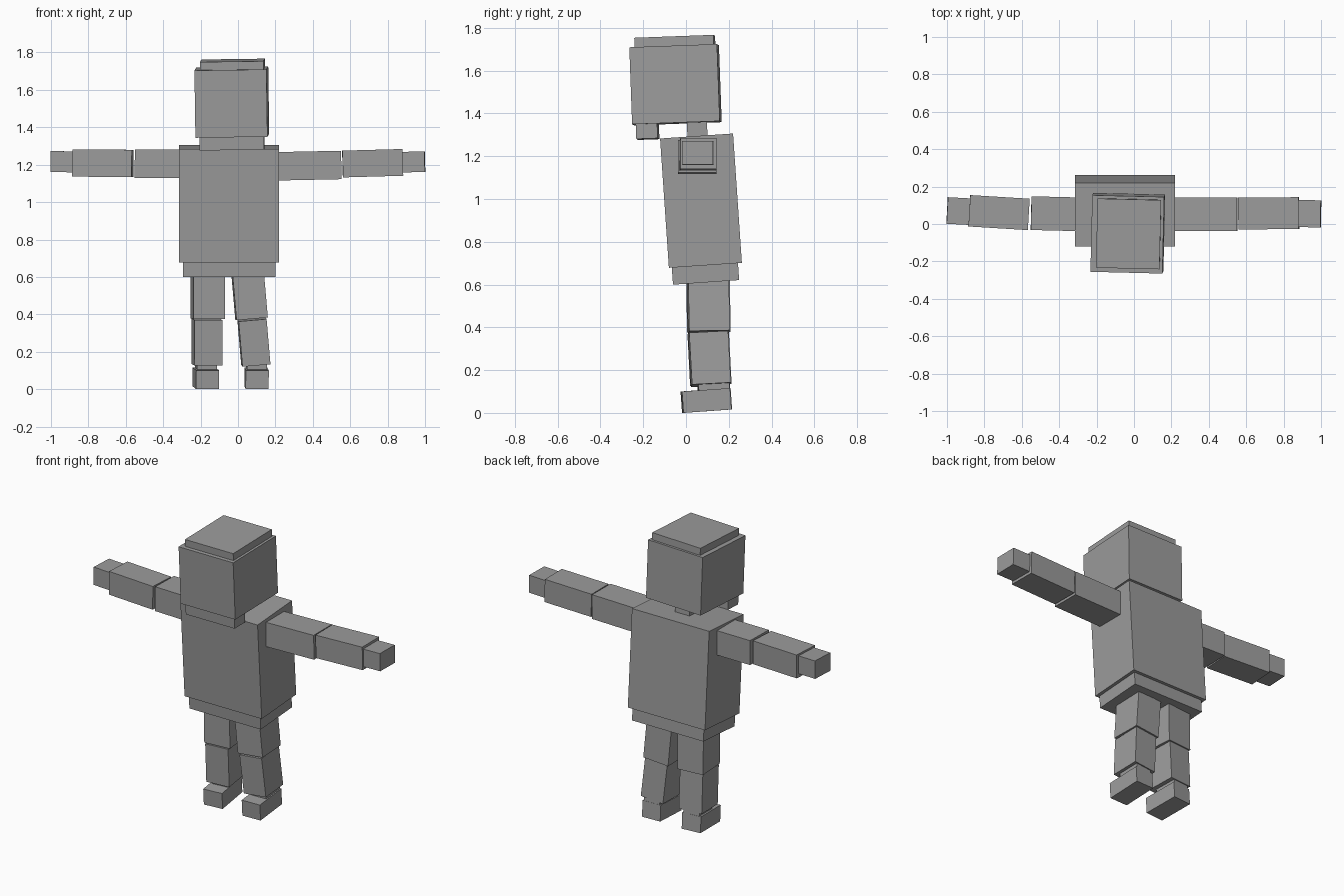
import bpy
from math import radians

grey = bpy.data.materials.new("plain grey")
grey.diffuse_color = (0.33, 0.33, 0.33, 1)


def block(name, centre, size, tilt=(0, 0, 0)):
    """Box with full dimensions and a tilt in degrees."""
    bpy.ops.mesh.primitive_cube_add(size=1, location=centre,
                                    rotation=[radians(a) for a in tilt])
    ob = bpy.context.object
    ob.name = name
    ob.scale = size
    ob.data.materials.append(grey)
    return ob


# Trunk, leaning slightly forward
block("torso", (-0.047, 0.070, 0.992), (0.535, 0.342, 0.606), (3.9, 0, 0))
block("pelvis", (-0.047, 0.090, 0.665), (0.495, 0.31, 0.11), (4.0, 0, 0))

# Neck and head
block("neck", (-0.045, 0.052, 1.33), (0.10, 0.094, 0.12), (3, 0, 0))
block("jaw", (-0.032, -0.180, 1.325), (0.345, 0.10, 0.09), (2.1, -0.8, -1.4))
block("head", (-0.033, -0.049, 1.534), (0.385, 0.41, 0.36), (2.1, -0.8, -1.4))
block("head_cap", (-0.029, -0.052, 1.728), (0.34, 0.37, 0.06), (2.1, -0.8, -1.4))

# Arms stretched sideways, one side turned a little more than the other
block("upper_arm_right", (-0.425, 0.055, 1.205), (0.25, 0.18, 0.153), (0, 0.4, -1.4))
block("forearm_right", (-0.722, 0.061, 1.208), (0.318, 0.168, 0.146), (0, 0.5, -3.5))
block("hand_right", (-0.936, 0.069, 1.216), (0.126, 0.142, 0.112), (0, 0.8, -3))
block("upper_arm_left", (0.380, 0.052, 1.195), (0.345, 0.18, 0.152), (0, -1.2, 0))
block("forearm_left", (0.720, 0.057, 1.208), (0.322, 0.17, 0.143), (0, -1.6, 0.5))
block("hand_left", (0.938, 0.055, 1.215), (0.122, 0.145, 0.110), (0, -1.6, -1))

# Legs: hip to foot, each with its own sideways lean
for side, lean, yaw, thigh_x, shin_x, foot_x in (
        ("right", 0, 5, -0.162, -0.166, -0.172),
        ("left", -5, 2, 0.062, 0.085, 0.099)):
    block("thigh_" + side, (thigh_x, 0.105, 0.498), (0.168, 0.19, 0.242), (1, lean, yaw))
    block("shin_" + side, (shin_x, 0.110, 0.252), (0.150, 0.182, 0.243), (3, lean, yaw))
    block("ankle_" + side, (foot_x, 0.130, 0.115), (0.105, 0.145, 0.06), (4, 0, yaw))
    block("foot_" + side, (foot_x, 0.095, 0.058), (0.123, 0.225, 0.10), (4, 0, yaw))
